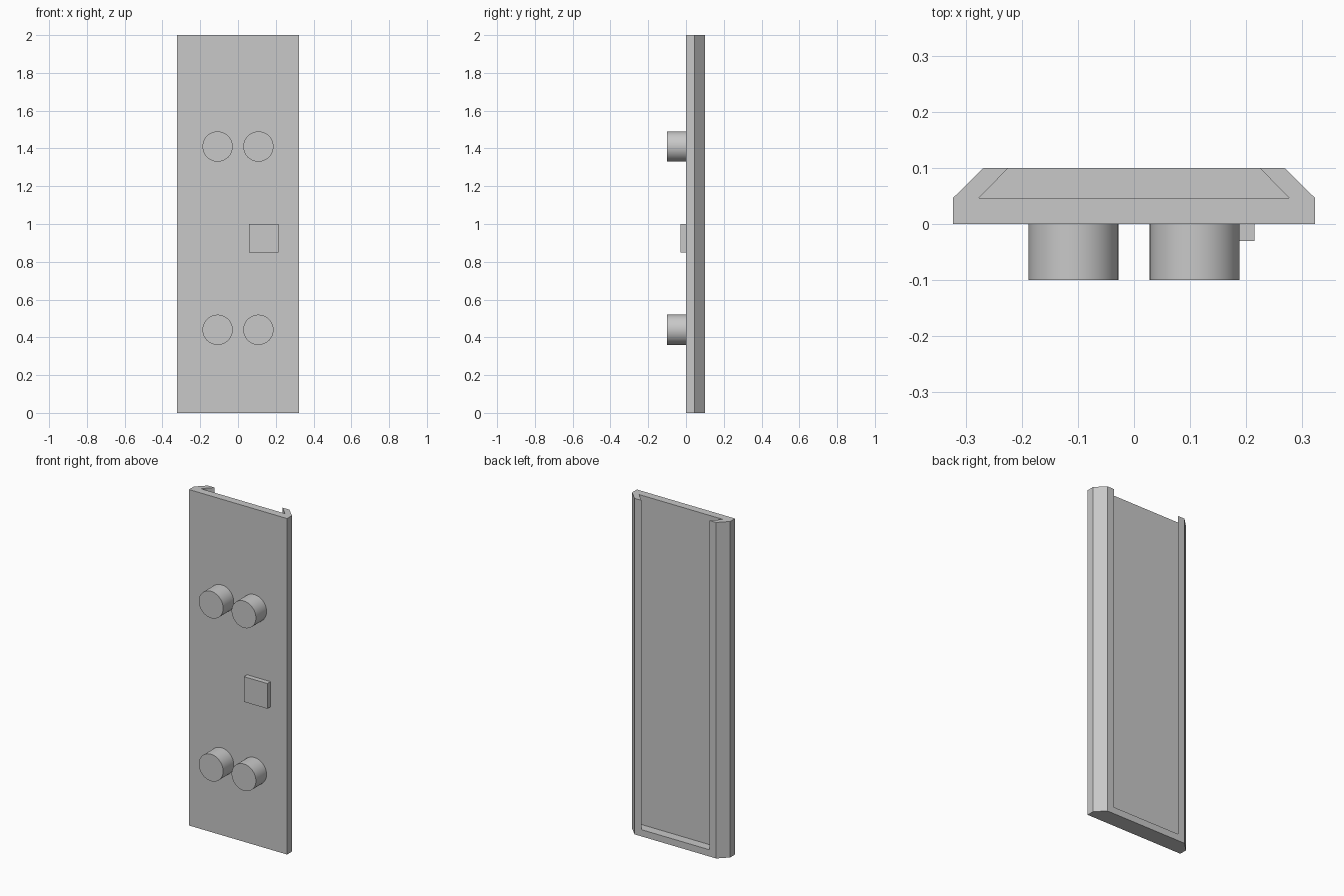
import bpy
import bmesh
import math

if "Cube" in bpy.data.objects:
    bpy.data.objects.remove(bpy.data.objects["Cube"], do_unlink=True)

GREY = (0.58, 0.58, 0.58, 1)
grey = bpy.data.materials.new("plain grey")
grey.use_nodes = True
grey.diffuse_color = GREY
grey.node_tree.nodes["Principled BSDF"].inputs["Base Color"].default_value = GREY


def add_object(name, bm):
    bmesh.ops.recalc_face_normals(bm, faces=bm.faces)
    mesh = bpy.data.meshes.new(name)
    bm.to_mesh(mesh)
    bm.free()
    mesh.materials.append(grey)
    obj = bpy.data.objects.new(name, mesh)
    bpy.context.collection.objects.link(obj)
    return obj


def extrusion(name, half_profile, z0, z1):
    """Mirror a half profile in x and extrude it along z."""
    outline = half_profile + [(-x, y) for x, y in reversed(half_profile)]
    bm = bmesh.new()
    face = bm.faces.new([bm.verts.new((x, y, z0)) for x, y in outline])
    top = bmesh.ops.extrude_face_region(bm, geom=[face])["geom"]
    bmesh.ops.translate(bm, vec=(0, 0, z1 - z0),
                        verts=[v for v in top if isinstance(v, bmesh.types.BMVert)])
    return add_object(name, bm)


def cylinder(name, x, z, radius, y0, y1):
    """Cylinder lying along y."""
    bm = bmesh.new()
    bmesh.ops.create_cone(bm, cap_ends=True, segments=48, radius1=radius,
                          radius2=radius, depth=y1 - y0)
    for v in bm.verts:
        v.co = (x + v.co.x, (y0 + y1) / 2 + v.co.z, z + v.co.y)
    return add_object(name, bm)


def cut(target, cutter):
    """Subtract the cutter, then discard it."""
    mod = target.modifiers.new("cut", 'BOOLEAN')
    mod.operation = 'DIFFERENCE'
    mod.solver = 'EXACT'
    mod.object = cutter
    bpy.context.view_layer.objects.active = target
    bpy.ops.object.modifier_apply(modifier=mod.name)
    bpy.data.objects.remove(cutter, do_unlink=True)


def smooth(obj):
    bpy.ops.object.select_all(action='DESELECT')
    obj.select_set(True)
    bpy.context.view_layer.objects.active = obj
    bpy.ops.object.shade_smooth_by_angle(angle=math.radians(30))


# Chamfered plate with a dovetail channel open at the top
plate = extrusion("back_plate", [(0.323, 0), (0.323, 0.046), (0.268, 0.1)], 0, 2)
cut(plate, extrusion("channel_cutter", [(0.277, 0.046), (0.204, 0.12)], 0.04, 2.1))

# Hanging hole
cut(plate, cylinder("hanging_hole_cutter", 0, 1.915, 0.043, -0.05, 0.2))

# Hollow bosses, with wider screw-head recesses in the plate behind them
for level, z in (("lower", 0.44), ("upper", 1.41)):
    for side, x in (("right", -0.108), ("left", 0.108)):
        cut(plate, cylinder("recess_cutter", x, z, 0.045, -0.05, 0.2))
        boss = cylinder(f"{level}_{side}_boss", x, z, 0.08, -0.1, 0)
        cut(boss, cylinder("screw_hole_cutter", x, z, 0.028, -0.2, 0.1))
        smooth(boss)
smooth(plate)

# Square raised pad
bm = bmesh.new()
bmesh.ops.create_cube(bm, size=1)
bmesh.ops.scale(bm, vec=(0.155, 0.03, 0.15), verts=bm.verts)
bmesh.ops.translate(bm, vec=(0.137, -0.015, 0.925), verts=bm.verts)
add_object("square_pad", bm)
